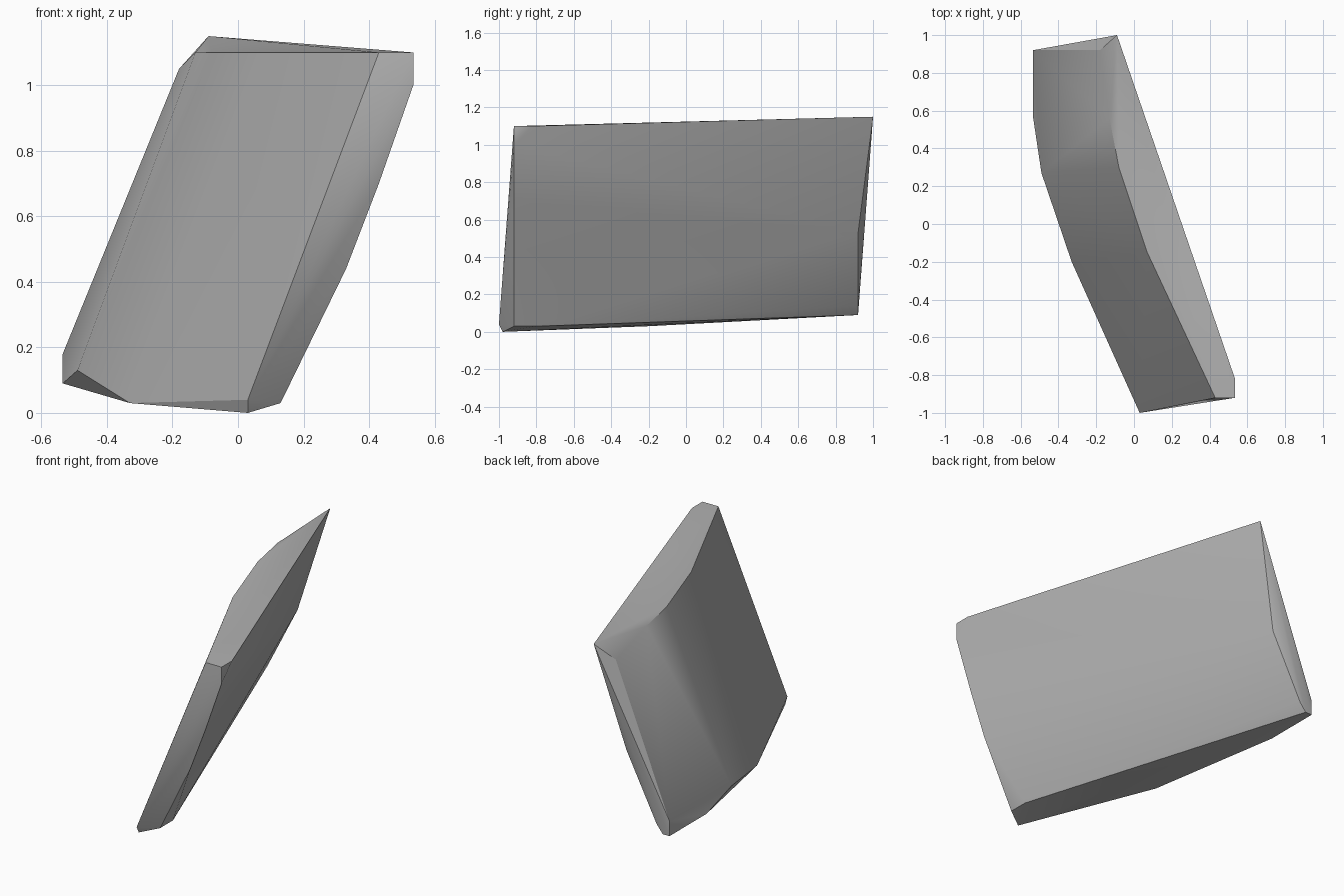
import bpy
import bmesh
from math import radians

# Remove only the default cube
default_cube = bpy.data.objects.get("Cube")
if default_cube:
    bpy.data.objects.remove(default_cube, do_unlink=True)


def make_material(name, value):
    """Plain grey material, same colour in viewport and render."""
    material = bpy.data.materials.new(name)
    material.use_nodes = True
    colour = (value, value, value, 1)
    material.diffuse_color = colour
    shader = material.node_tree.nodes["Principled BSDF"]
    shader.inputs["Base Color"].default_value = colour
    shader.inputs["Roughness"].default_value = 0.8
    return material


def at_height(z, outline):
    """Lift a flat outline of x, y pairs to one height."""
    return [(x, y, z) for x, y in outline]


def at_depth(y, outline):
    """Stand a flat outline of x, z pairs at one depth."""
    return [(x, y, z) for x, z in outline]


def hull_object(name, points, material):
    """Wrap a tight faceted skin around the points."""
    bm = bmesh.new()
    for point in points:
        bm.verts.new(point)
    bmesh.ops.convex_hull(bm, input=bm.verts[:])
    loose = [v for v in bm.verts if not v.link_faces]
    bmesh.ops.delete(bm, geom=loose, context='VERTS')
    bmesh.ops.dissolve_limit(bm, angle_limit=radians(0.5),
                             verts=bm.verts[:], edges=bm.edges[:])
    bmesh.ops.recalc_face_normals(bm, faces=bm.faces[:])
    mesh = bpy.data.meshes.new(name)
    bm.to_mesh(mesh)
    bm.free()
    mesh.materials.append(material)
    obj = bpy.data.objects.new(name, mesh)
    bpy.context.collection.objects.link(obj)
    return obj


SIDE = 0.535   # half width
END = 0.92     # depth of the cut ends
TOP = 1.1      # height of the flat top

# Flat top: straight on the right, bulging on the other side
top_rim = at_height(TOP, [(SIDE, -0.82), (SIDE, -END), (0.43, -END),
                          (0.07, -0.15), (-0.08, 0.3), (-0.13, 0.56)])

# Front end: leaning edge running down to the foot
front_end = at_depth(-END, [(SIDE, 1), (0.43, 0.7), (0.33, 0.44),
                            (0.13, 0.03)])

# Back end: leaning edge with chipped lower corner
back_end = at_depth(END, [(-0.18, 1.05), (-0.25, 0.53), (-0.45, 0.14),
                          (-0.49, 0.09), (-SIDE, 0.09), (-SIDE, 0.18)])

# Underside and the two pointed tips
underside = [(0.13, -0.8, 0.03), (-0.33, -0.2, 0.03),
             (-0.49, 0.27, 0.13), (-SIDE, 0.57, 0.09)]
back_tip = [(-0.09, 1, 1.15)]
front_tip = [(0.03, -1, 0.04), (0.03, -0.98, 0)]

stone_grey = make_material("stone grey", 0.45)
slab = hull_object("leaning_stone_slab",
                   top_rim + front_end + back_end
                   + underside + back_tip + front_tip, stone_grey)

# Soft shading across the bulge, crisp edges elsewhere
bpy.ops.object.select_all(action='DESELECT')
slab.select_set(True)
bpy.context.view_layer.objects.active = slab
bpy.ops.object.shade_smooth_by_angle(angle=radians(30))
